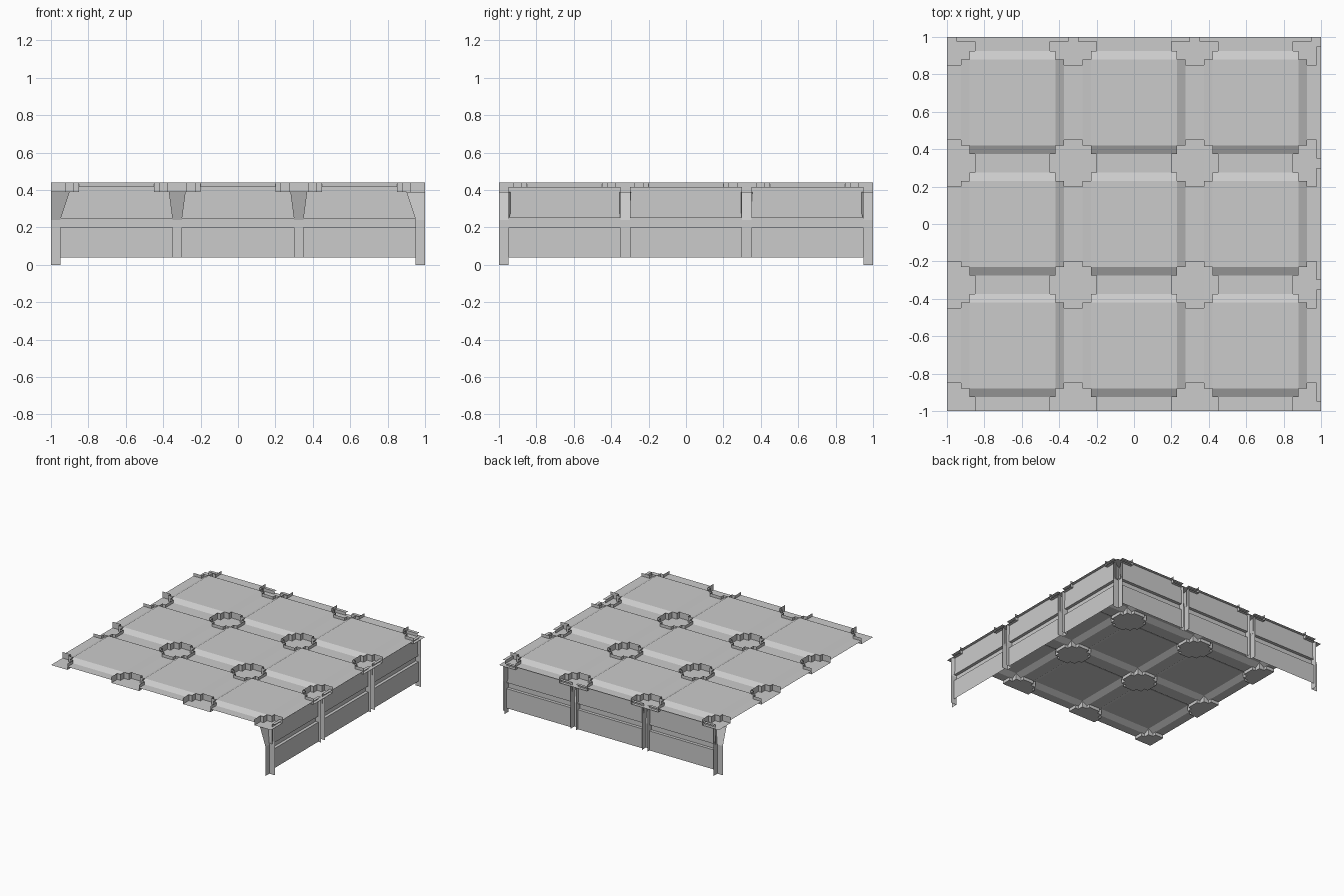
import bpy, bmesh
from mathutils import Vector

cube = bpy.data.objects.get("Cube")
if cube:
    bpy.data.objects.remove(cube)

grey = bpy.data.materials.new("plain grey")
grey.use_nodes = True
colour = (0.6, 0.6, 0.6, 1)
grey.diffuse_color = colour
grey.node_tree.nodes["Principled BSDF"].inputs["Base Color"].default_value = colour

TOP, GROOVE, PAD = 0.44, 0.415, 0.39
NODES = (-1, -0.325, 0.325, 1)


def finish(bm, name, outward):
    """Weld a sheet, turn it to face outward and make it an object."""
    bmesh.ops.remove_doubles(bm, verts=bm.verts, dist=0.0005)
    bmesh.ops.recalc_face_normals(bm, faces=bm.faces)
    if sum(f.normal.dot(Vector(outward)) * f.calc_area() for f in bm.faces) < 0:
        bmesh.ops.reverse_faces(bm, faces=bm.faces)
    mesh = bpy.data.meshes.new(name)
    bm.to_mesh(mesh)
    bm.free()
    mesh.materials.append(grey)
    bpy.context.collection.objects.link(bpy.data.objects.new(name, mesh))


def quad(bm, points):
    bm.faces.new([bm.verts.new(p) for p in points])


def loft(bm, rows):
    """Join successive rows of points with quads."""
    for a, b in zip(rows, rows[1:]):
        for i in range(len(a) - 1):
            quad(bm, (a[i], a[i + 1], b[i + 1], b[i]))


# Floor layout: groove half width, panel edge and socket arm at each grid line
def reach(node):
    extra = 0.025 if abs(node) == 1 else 0
    return 0.05 + extra, 0.095 + extra, 0.125 + extra


def nearest(value):
    node = min(NODES, key=lambda n: abs(n - value))
    return abs(value - node), reach(node)


def ramp(value):
    distance, (inner, edge, arm) = nearest(value)
    return min(1, max(0, (distance - inner) / (edge - inner)))


def height(x, y):
    return GROOVE + (TOP - GROOVE) * min(ramp(x), ramp(y))


def in_socket(x, y):
    u, (cu, bu, au) = nearest(x)
    v, (cv, bv, av) = nearest(y)
    return (u < bu and v < bv) or (u < au and v < cv) or (u < cu and v < av)


stops = {-1, 1}
for node in NODES:
    for r in reach(node):
        stops.update(round(node + s * r, 4) for s in (-1, 1) if abs(node + s * r) < 1)
stops = sorted(stops)
spans = list(zip(stops, stops[1:]))


def socket_cell(i, j):
    if not (0 <= i < len(spans) and 0 <= j < len(spans)):
        return None
    return in_socket(sum(spans[i]) / 2, sum(spans[j]) / 2)


# Panelled floor, sunken sockets and the upright lips round them
floor, sockets, lips = bmesh.new(), bmesh.new(), bmesh.new()
for i, (x0, x1) in enumerate(spans):
    for j, (y0, y1) in enumerate(spans):
        corners = ((x0, y0), (x1, y0), (x1, y1), (x0, y1))
        if not socket_cell(i, j):
            quad(floor, [(x, y, height(x, y)) for x, y in corners])
            continue
        quad(sockets, [(x, y, PAD) for x, y in corners])
        for k, (di, dj) in enumerate(((0, -1), (1, 0), (0, 1), (-1, 0))):
            if socket_cell(i + di, j + dj) is False:
                a, b = corners[k], corners[(k + 1) % 4]
                quad(lips, ((*a, PAD), (*b, PAD), (*b, TOP), (*a, TOP)))
finish(floor, "floor_panels", (0, 0, 1))
finish(sockets, "floor_sockets", (0, 0, 1))
finish(lips, "socket_lips", (0, 0, 1))

# Wall section from the top lip down: (outward distance, height)
SECTION = ((1, GROOVE), (0.975, GROOVE), (0.975, 0.25), (0.95, 0.25),
           (0.95, 0.2), (0.975, 0.2), (0.975, 0.04))
# Post channel levels: (height, back distance, half width)
LEVELS = ((0.04, 0.95, 0.025), (0.24, 0.95, 0.025), (PAD, 0.9, 0.045))


def build_wall(name, place, outward):
    panels, posts = bmesh.new(), bmesh.new()
    edges = (-0.95, -0.35, -0.3, 0.3, 0.35, 0.95)
    for a, b in zip(edges[::2], edges[1::2]):
        loft(panels, [[place(n, t, z) for t in (a, b)] for n, z in SECTION])
    # open channels between the panels, flaring inward at the top
    for c in NODES[1:3]:
        loft(posts, [[place(1, c - 0.025, z), place(d, c - w, z),
                      place(d, c + w, z), place(1, c + 0.025, z)]
                     for z, d, w in LEVELS])
    # half channels at the two ends reach the ground
    for side in (-1, 1):
        rows = []
        for k, (z, d, w) in enumerate(LEVELS):
            z = z if k else 0
            row = [place(1, 0.95 * side, z), place(d, d * side, z)]
            if side < 0:
                row.append(place(d, -1, z))
            rows.append(row)
        loft(posts, rows)
    finish(panels, name + "_panels", outward)
    finish(posts, name + "_posts", outward)


build_wall("left_wall", lambda n, t, z: (n, t, z), (1, 0, 0))
build_wall("back_wall", lambda n, t, z: (t, n, z), (0, 1, 0))
